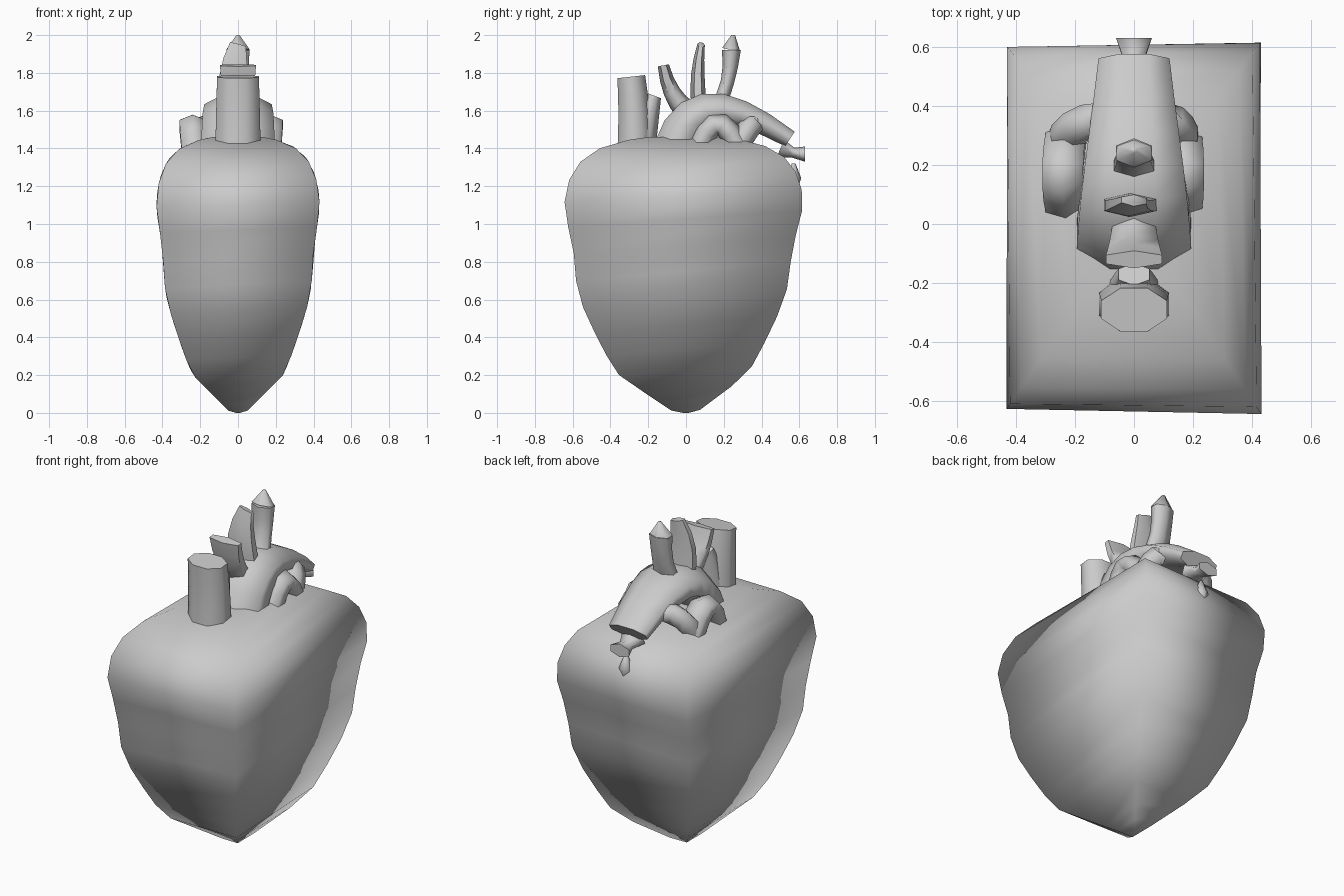
import bpy, bmesh, math
from mathutils import Vector

cube = bpy.data.objects.get("Cube")
if cube:
    bpy.data.objects.remove(cube)

GREY = (0.6, 0.6, 0.6, 1)
grey_material = bpy.data.materials.new("plain grey")
grey_material.use_nodes = True
grey_material.diffuse_color = GREY
shader = grey_material.node_tree.nodes["Principled BSDF"]
shader.inputs["Base Color"].default_value = GREY


def loft(name, rings, smooth_angle):
    """Skin a list of equal-sized point rings and cap both ends."""
    bm = bmesh.new()
    loops = [[bm.verts.new(point) for point in ring] for ring in rings]
    for lower, upper in zip(loops, loops[1:]):
        for i in range(len(lower)):
            bm.faces.new((lower[i - 1], lower[i], upper[i], upper[i - 1]))
    bm.faces.new(loops[0])
    bm.faces.new(loops[-1])
    bmesh.ops.recalc_face_normals(bm, faces=bm.faces)
    mesh = bpy.data.meshes.new(name)
    bm.to_mesh(mesh)
    bm.free()
    mesh.materials.append(grey_material)
    part = bpy.data.objects.new(name, mesh)
    bpy.context.collection.objects.link(part)
    bpy.ops.object.select_all(action="DESELECT")
    part.select_set(True)
    bpy.context.view_layer.objects.active = part
    bpy.ops.object.shade_smooth_by_angle(angle=math.radians(smooth_angle))


def tube(name, start, bend, end, width, depth, swell=0.0, sides=6, steps=4):
    """Bent tube; width and depth each run from a start to an end value."""
    start, bend, end = Vector(start), Vector(bend), Vector(end)
    rings = []
    for step in range(steps + 1):
        t = step / steps
        centre = start.lerp(bend, t).lerp(bend.lerp(end, t), t)
        along = (bend - start).lerp(end - bend, t).normalized()
        across = (Vector((1, 0, 0)) - along * along.x).normalized()
        outward = along.cross(across)
        scale = 1 + swell * math.sin(math.pi * t)
        wide = across * scale * (width[0] + (width[1] - width[0]) * t)
        deep = outward * scale * (depth[0] + (depth[1] - depth[0]) * t)
        turns = [math.tau * (i + 0.5) / sides for i in range(sides)]
        rings.append([centre + wide * math.cos(a) + deep * math.sin(a) for a in turns])
    loft(name, rings, 75)


# Body: rippled rectangular sections, pointed below and domed above
BODY_TOP, WIDEST = 1.46, 1.1


def half_width(z):
    if z < WIDEST:
        size = math.sin(math.pi / 2 * z / WIDEST) ** 0.45
    else:
        size = math.sqrt(1 - ((z - WIDEST) / 0.37) ** 4)
    ripple = 1 + 0.025 * z * math.cos(math.tau * (z - WIDEST) / 0.5)
    return max(0.01, min(0.42 * size * ripple, 0.04 + z))


def body_corner(height, side, facing):
    """Corner of a section, tilted upward to the back and to the left."""
    tilt = 0.05 * facing + 0.02 * side
    z = height + tilt * math.sin(math.pi * height / BODY_TOP)
    half = half_width(z)
    reach = 1.3 + 0.1 * z if facing > 0 else 1.47
    return (side * half, facing * (reach + 0.02 * side) * half, z)


LEVELS = 16
heights = [BODY_TOP * (1 - math.cos(math.pi * k / LEVELS)) / 2 for k in range(LEVELS + 1)]
corners = [(-1, -1), (1, -1), (1, 1), (-1, 1)]
loft("heart_body", [[body_corner(h, side, facing) for side, facing in corners]
                    for h in heights], 120)

# Upright front vessel with a spur behind it
tube("front_vessel", start=(0, -0.27, 1.4), bend=(0, -0.27, 1.6), end=(0, -0.29, 1.78),
     width=(0.13, 0.12), depth=(0.1, 0.08), sides=8)
tube("front_vessel_spur", start=(0, -0.24, 1.4), bend=(0, -0.2, 1.6), end=(0, -0.17, 1.68),
     width=(0.1, 0.06), depth=(0.08, 0.04))

# Great arch running over the top and down the back
tube("great_arch", start=(0, -0.05, 1.4), bend=(0, 0.05, 1.78), end=(0, 0.55, 1.45),
     width=(0.21, 0.13), depth=(0.13, 0.05), swell=0.1, sides=8, steps=7)

# Three branches rising from the arch
tube("front_branch", start=(0, 0, 1.6), bend=(0, -0.09, 1.68), end=(0, -0.12, 1.84),
     width=(0.08, 0.11), depth=(0.06, 0.03))
tube("middle_branch", start=(0, 0.07, 1.6), bend=(-0.04, 0.05, 1.8), end=(0, 0.08, 1.95),
     width=(0.1, 0.05), depth=(0.04, 0.02), swell=0.2)
tube("back_branch", start=(0, 0.16, 1.6), bend=(0, 0.24, 1.75), end=(0, 0.24, 1.92),
     width=(0.1, 0.07), depth=(0.04, 0.05), swell=-0.2)
tube("back_branch_tip", start=(0, 0.24, 1.92), bend=(0, 0.25, 1.96), end=(0, 0.25, 2),
     width=(0.07, 0.01), depth=(0.05, 0.01), steps=1)

# Side vessels hugging the arch, the right one standing further out
for name, side, reach in (("left", 1, 0.16), ("right", -1, 0.23)):
    out = side * reach
    tube(name + "_side_vessel", start=(out, 0.07, 1.4), bend=(out * 1.1, 0.16, 1.66),
         end=(out, 0.28, 1.4), width=(0.08, 0.08), depth=(0.06, 0.06), steps=5)
    tube(name + "_side_root", start=(side * 0.1, 0.36, 1.53), bend=(out, 0.34, 1.53),
         end=(out, 0.27, 1.4), width=(0.06, 0.07), depth=(0.06, 0.06))

# Small stubs hanging at the back
tube("back_stub", start=(0, 0.5, 1.4), bend=(0, 0.57, 1.37), end=(0, 0.63, 1.37),
     width=(0.08, 0.07), depth=(0.05, 0.04), swell=-0.4, steps=2)
tube("back_bead", start=(0, 0.57, 1.32), bend=(0, 0.57, 1.25), end=(0, 0.57, 1.15),
     width=(0.01, 0.01), depth=(0.01, 0.01), swell=3, steps=2)
